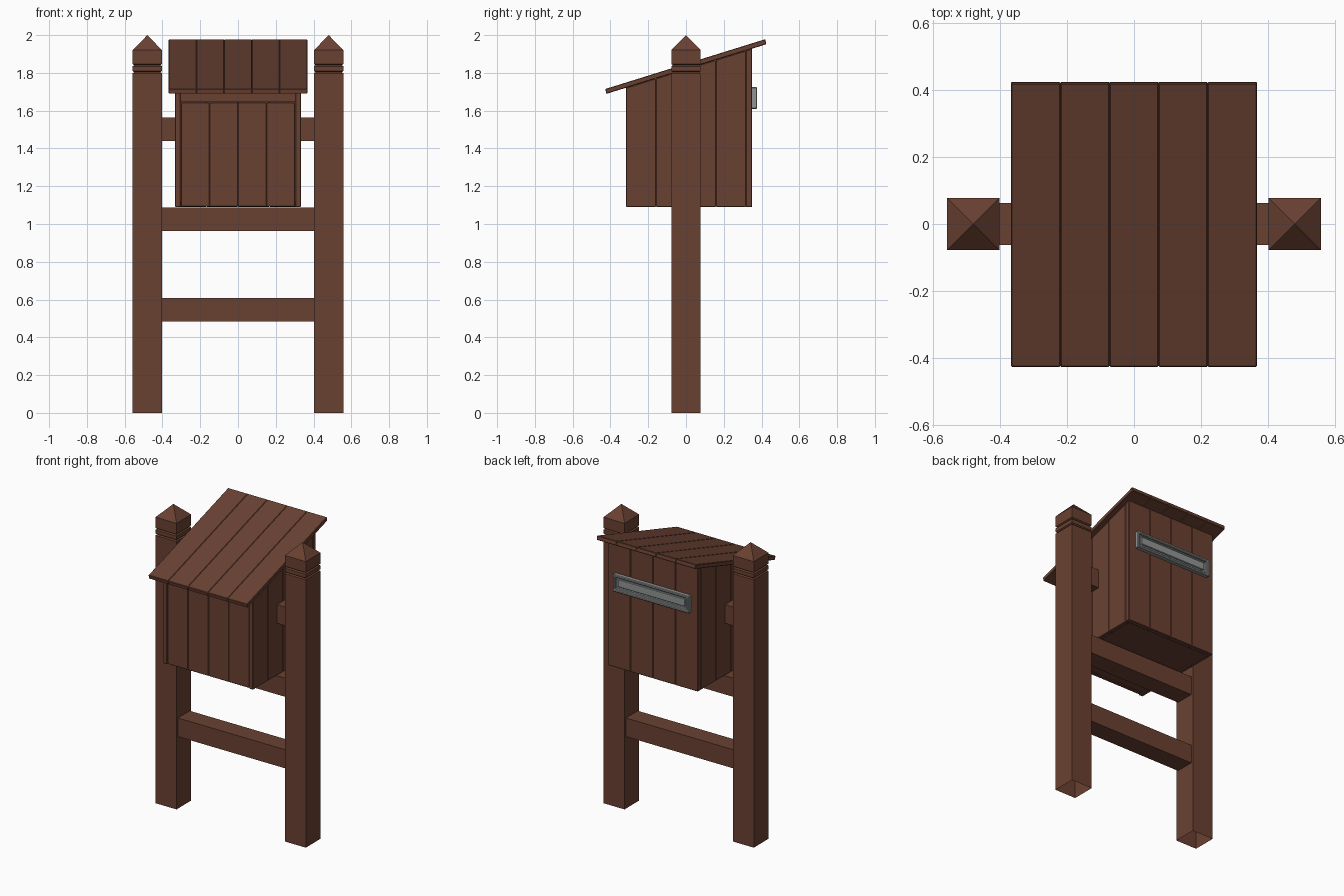
import bpy, bmesh

if "Cube" in bpy.data.objects:
    bpy.data.objects.remove(bpy.data.objects["Cube"])

def material(name, rgb):
    m = bpy.data.materials.new(name)
    m.diffuse_color = (*rgb, 1)
    m.use_nodes = True
    m.node_tree.nodes["Principled BSDF"].inputs["Base Color"].default_value = m.diffuse_color
    return m

WOOD = material("brown wood", (0.143, 0.053, 0.032))
STEEL = material("grey steel", (0.29, 0.30, 0.30))

def finish(bm, name, mat, bevel=0.0):
    bmesh.ops.recalc_face_normals(bm, faces=bm.faces)
    me = bpy.data.meshes.new(name)
    bm.to_mesh(me)
    bm.free()
    me.materials.append(mat)
    ob = bpy.data.objects.new(name, me)
    bpy.context.collection.objects.link(ob)
    if bevel:
        b = ob.modifiers.new("bevel", 'BEVEL')
        b.width, b.segments, b.limit_method = bevel, 1, 'ANGLE'
    return ob

def prism(bm, profile, x0, x1):
    """Extrude a (y, z) outline from x0 to x1."""
    a = [bm.verts.new((x0, y, z)) for y, z in profile]
    b = [bm.verts.new((x1, y, z)) for y, z in profile]
    n = len(a)
    bm.faces.new(a)
    bm.faces.new(b[::-1])
    for i in range(n):
        j = (i + 1) % n
        bm.faces.new((a[i], b[i], b[j], a[j]))

def rect(y0, y1, z0, z1):
    return [(y0, z0), (y1, z0), (y1, z1), (y0, z1)]

def under(y):
    """Height of the roof underside."""
    return 1.688 + (y + 0.425) * 0.31

def wall(y0, y1, z0):
    return [(y0, z0), (y1, z0), (y1, under(y1)), (y0, under(y0))]

def planks(bm, profile, half, n):
    w = 2 * half / n
    for i in range(n):
        prism(bm, profile, -half + i * w, -half + (i + 1) * w)

# Posts: square rings with two grooves and a pyramid tip, open underneath
RINGS = [(0.078, 0), (0.078, 1.798), (0.07, 1.804), (0.078, 1.81), (0.078, 1.835),
         (0.07, 1.841), (0.078, 1.847), (0.078, 1.92)]
for side, s in (("left", -1), ("right", 1)):
    bm = bmesh.new()
    prev = None
    for r, z in RINGS:
        ring = [bm.verts.new((s * 0.48 + r * u, r * v, z))
                for u, v in ((-1, -1), (1, -1), (1, 1), (-1, 1))]
        if prev:
            for i in range(4):
                j = (i + 1) % 4
                bm.faces.new((prev[i], prev[j], ring[j], ring[i]))
        prev = ring
    tip = bm.verts.new((s * 0.48, 0, 2.0))
    for i in range(4):
        bm.faces.new((prev[i], prev[(i + 1) % 4], tip))
    finish(bm, side + "_post", WOOD)

    # Short block joining the box to the post
    bm = bmesh.new()
    prism(bm, rect(-0.063, 0.063, 1.44, 1.565), s * 0.32, s * 0.405)
    finish(bm, side + "_bracket", WOOD)

    # Side wall of four planks with sloping tops
    bm = bmesh.new()
    w = 0.634 / 4
    for i in range(4):
        y = -0.317 + i * w
        prism(bm, wall(y, y + w, 1.09), s * 0.305, s * 0.333)
    finish(bm, side + "_wall", WOOD, 0.003)

# Cross rails
for name, z in (("lower_rail", 0.483), ("upper_rail", 0.963)):
    bm = bmesh.new()
    prism(bm, rect(-0.063, 0.063, z, z + 0.125), -0.403, 0.403)
    finish(bm, name, WOOD)

# Back wall
bm = bmesh.new()
planks(bm, wall(0.317, 0.35, 1.09), 0.333, 4)
finish(bm, "back_wall", WOOD, 0.003)

# Door and the strip above it
bm = bmesh.new()
planks(bm, rect(-0.313, -0.288, 1.092, 1.643), 0.302, 4)
finish(bm, "door", WOOD, 0.003)
bm = bmesh.new()
prism(bm, wall(-0.317, -0.288, 1.647), -0.305, 0.305)
finish(bm, "door_header", WOOD)

# Floor, slightly raised between the walls
bm = bmesh.new()
prism(bm, rect(-0.288, 0.317, 1.098, 1.12), -0.305, 0.305)
finish(bm, "floor", WOOD)

# Roof planks
bm = bmesh.new()
ya, yb, t = -0.422, 0.425, 0.027
planks(bm, [(ya, under(ya)), (yb, under(yb)), (yb - 0.005, under(yb) + t),
            (ya - 0.005, under(ya) + t - 0.001)], 0.367, 5)
finish(bm, "roof", WOOD, 0.003)

# Letter slot: frame with a sunken middle, then the flap
bm = bmesh.new()
prism(bm, rect(0.345, 0.376, 1.61, 1.725), -0.283, 0.283)
bmesh.ops.recalc_face_normals(bm, faces=bm.faces)
front = [f for f in bm.faces if f.normal.y > 0.9]
bmesh.ops.inset_region(bm, faces=front, thickness=0.024)
bmesh.ops.inset_region(bm, faces=front, thickness=0.003, depth=-0.016)
finish(bm, "letter_slot_frame", STEEL, 0.004)
bm = bmesh.new()
prism(bm, rect(0.355, 0.368, 1.645, 1.697), -0.25, 0.25)
finish(bm, "letter_slot_flap", STEEL, 0.003)
